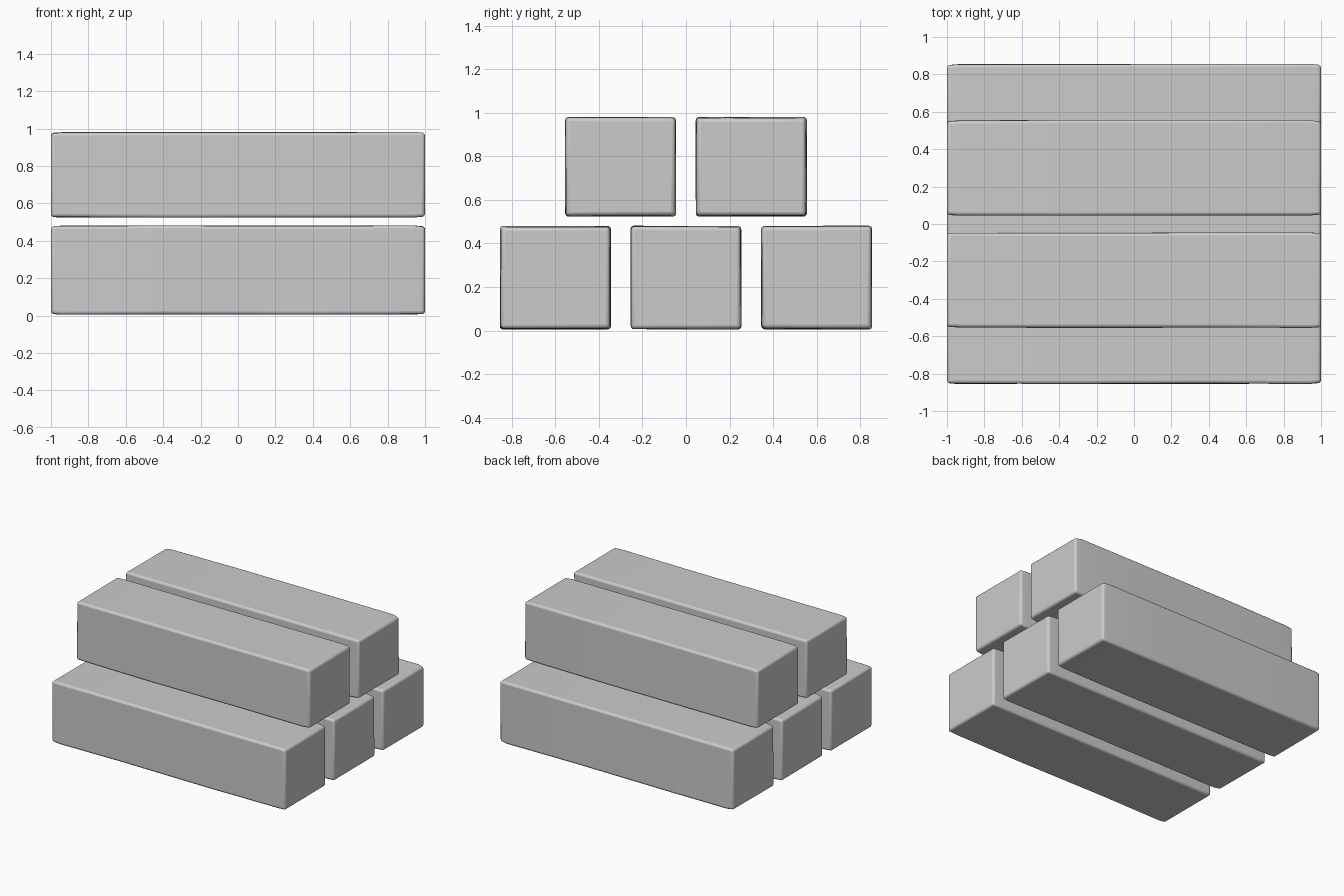
import bpy, bmesh, random

if "Cube" in bpy.data.objects:
    bpy.data.objects.remove(bpy.data.objects["Cube"])

random.seed(4)
LENGTH, WIDTH = 2.0, 0.512


def beam(name, y, z0, z1):
    # Squared timber: cross-section rings along x, slightly worn at the ends
    bm = bmesh.new()
    h, w = (z1 - z0) / 2, WIDTH / 2
    rings = []
    for x in (-1, -0.94, -0.4, 0.35, 0.94, 1):
        end = abs(x) == 1
        ring = []
        for sy, sz in ((-1, -1), (1, -1), (1, 1), (-1, 1)):
            wear = random.uniform(0.004, 0.009) if end else random.uniform(0, 0.004)
            ring.append(bm.verts.new((x * LENGTH / 2, sy * (w - wear), sz * (h - wear))))
        rings.append(ring)
    for a, b in zip(rings, rings[1:]):
        for i in range(4):
            j = (i + 1) % 4
            bm.faces.new((a[i], a[j], b[j], b[i]))
    bm.faces.new(rings[0])
    bm.faces.new(rings[-1])
    bmesh.ops.recalc_face_normals(bm, faces=bm.faces)
    mesh = bpy.data.meshes.new(name)
    bm.to_mesh(mesh)
    bm.free()
    obj = bpy.data.objects.new(name, mesh)
    obj.location = (0, y, (z0 + z1) / 2)
    bpy.context.collection.objects.link(obj)

    # Softly rounded edges
    bev = obj.modifiers.new("rounded_edges", "BEVEL")
    bev.width, bev.segments = 0.016, 3
    bev.limit_method = "ANGLE"
    bpy.ops.object.select_all(action="DESELECT")
    obj.select_set(True)
    bpy.context.view_layer.objects.active = obj
    bpy.ops.object.shade_smooth_by_angle()


# Bottom row of three beams
for i, y in enumerate((-0.6, 0, 0.6)):
    beam(f"bottom_beam_{i + 1}", y, 0.004, 0.482)

# Top row of two beams over the gaps
for i, y in enumerate((-0.3, 0.3)):
    beam(f"top_beam_{i + 1}", y, 0.523, 0.982)
